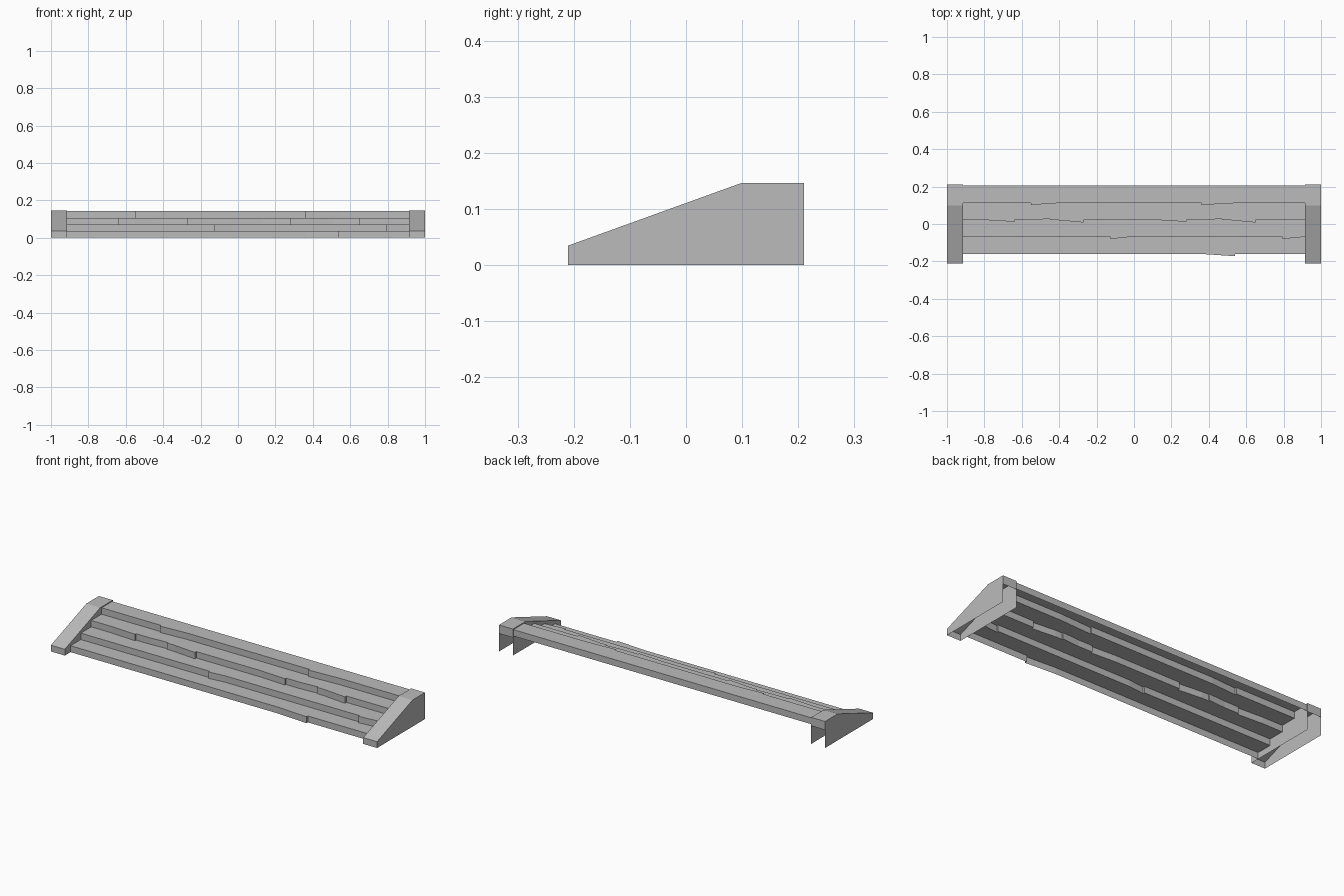
import bpy
import bmesh

cube = bpy.data.objects.get("Cube")
if cube:
    bpy.data.objects.remove(cube)

stone = bpy.data.materials.new("grey stone")
stone.use_nodes = True
color = (0.5, 0.5, 0.5, 1)
stone.diffuse_color = color
stone.node_tree.nodes["Principled BSDF"].inputs["Base Color"].default_value = color

INNER, OUTER = 0.915, 1.0
BACK = 0.205
RISE = 0.0355


def make_object(name, bm):
    bmesh.ops.remove_doubles(bm, verts=bm.verts, dist=0.0001)
    mesh = bpy.data.meshes.new(name)
    bm.to_mesh(mesh)
    bm.free()
    mesh.materials.append(stone)
    obj = bpy.data.objects.new(name, mesh)
    bpy.context.collection.objects.link(obj)
    return obj


def add_face(bm, points):
    return bm.faces.new([bm.verts.new(p) for p in points])


def chipped_edge(y, chips):
    """Front edge of a step; each chip jumps at one x and tapers back at another."""
    edge = [(-INNER, y)]
    for jump, taper, depth in chips:
        chip = [(jump, y), (jump, y + depth), (taper, y)]
        edge += chip if taper > jump else chip[::-1]
    return edge + [(INNER, y)]


# Steps: open shell of treads and risers, listed from the bottom up
steps = [
    (-0.16, [(0.54, 0.36, -0.012)]),
    (-0.07, [(-0.125, -0.03, -0.01), (0.795, 0.9, -0.01)]),
    (0.021, [(x + s, x + s + t, d) for s in (0, 0.92) for x, t, d in
             ((-0.64, -0.15, -0.009), (-0.45, -0.1, 0.007), (-0.27, -0.14, -0.013))]),
    (0.112, [(-0.55, -0.4, -0.01), (0.36, 0.55, -0.01)]),
]
edges = [chipped_edge(y, chips) for y, chips in steps]
edges.append([(-INNER, BACK), (INNER, BACK)])

bm = bmesh.new()
for i in range(len(steps)):
    low, high = i * RISE, (i + 1) * RISE
    front, back = edges[i], edges[i + 1]
    for (xa, ya), (xb, yb) in zip(front, front[1:]):
        add_face(bm, [(xa, ya, low), (xb, yb, low), (xb, yb, high), (xa, ya, high)])
    outline = front + back[::-1]
    add_face(bm, [(x, y, high) for x, y in outline])
# Short lip hanging behind the top tread
top = len(steps) * RISE
add_face(bm, [(INNER, BACK, top - RISE), (-INNER, BACK, top - RISE),
              (-INNER, BACK, top), (INNER, BACK, top)])
make_object("steps", bm)

# Side curbs: hollow, open below and mostly open behind
profile = [(-0.21, 0), (-0.21, 0.035), (0.1, 0.147), (0.21, 0.147), (0.21, 0.1)]
wall = profile[:-1] + [(0.21, 0)]
for side, name in ((1, "left_curb"), (-1, "right_curb")):
    bm = bmesh.new()
    for x in (INNER, OUTER):
        face = add_face(bm, [(side * x, y, z) for y, z in wall])
        outward = side if x == OUTER else -side
        face.normal_update()
        if face.normal.x * outward < 0:
            face.normal_flip()
    # Front, slope, top and back lip
    for (ya, za), (yb, zb) in zip(profile, profile[1:]):
        a, b = sorted((side * INNER, side * OUTER))
        add_face(bm, [(a, ya, za), (b, ya, za), (b, yb, zb), (a, yb, zb)])
    make_object(name, bm)
